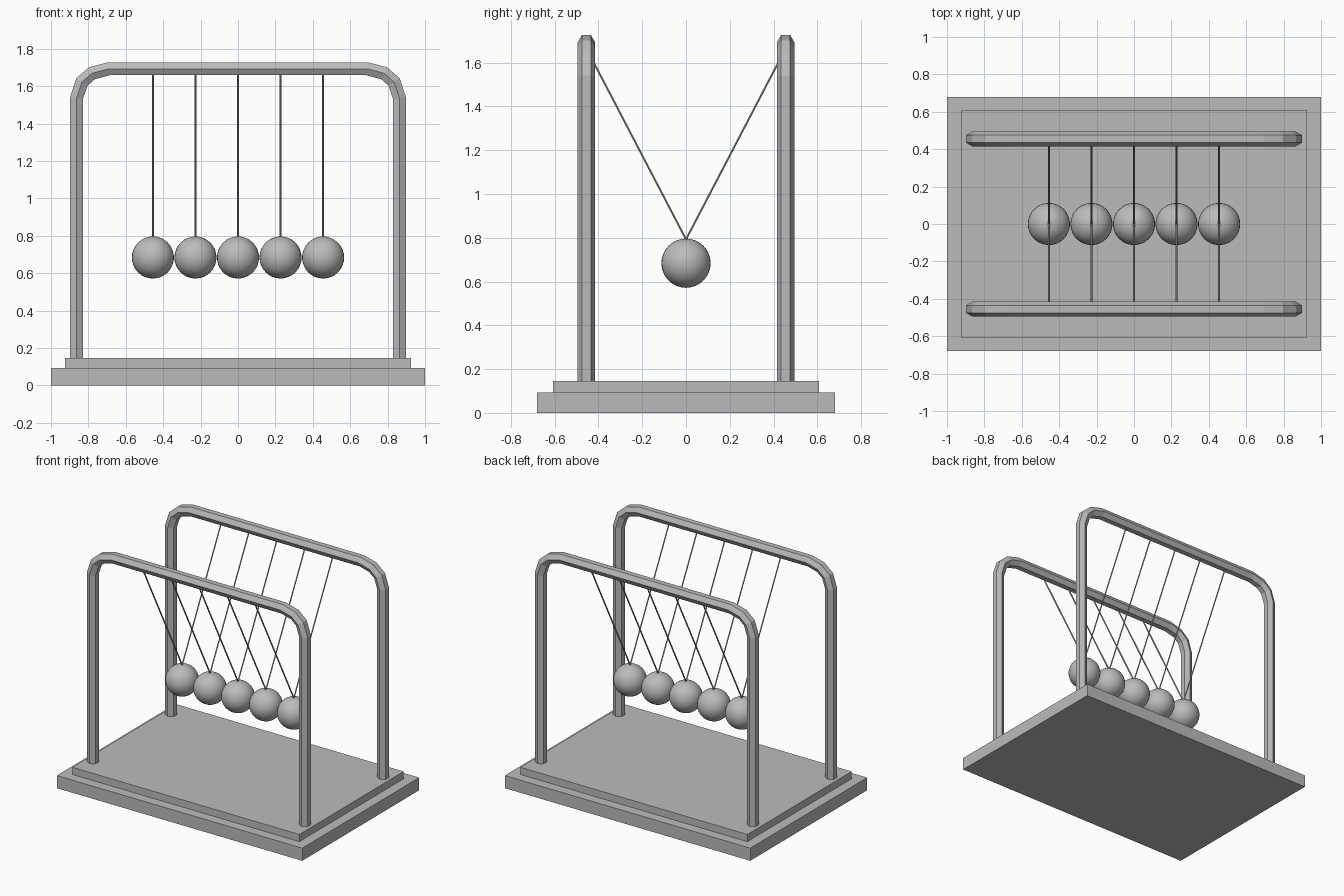
import bpy, bmesh, math
from mathutils import Vector

if "Cube" in bpy.data.objects:
    bpy.data.objects.remove(bpy.data.objects["Cube"])

grey = bpy.data.materials.new("grey")
grey.diffuse_color = (0.5, 0.5, 0.5, 1)
grey.use_nodes = True
grey.node_tree.nodes["Principled BSDF"].inputs["Base Color"].default_value = grey.diffuse_color


def finish(name, bm, smooth=False):
    bmesh.ops.recalc_face_normals(bm, faces=bm.faces)
    for f in bm.faces:
        f.smooth = smooth
    mesh = bpy.data.meshes.new(name)
    bm.to_mesh(mesh)
    bm.free()
    mesh.materials.append(grey)
    ob = bpy.data.objects.new(name, mesh)
    bpy.context.collection.objects.link(ob)
    return ob


def slab(name, hx, hy, z0, z1):
    bm = bmesh.new()
    bmesh.ops.create_cube(bm, size=1)
    for v in bm.verts:
        v.co = (v.co.x * 2 * hx, v.co.y * 2 * hy, z0 + (v.co.z + 0.5) * (z1 - z0))
    return finish(name, bm)


def sweep(name, path, side, radius, sides=6):
    """Sweep a regular polygon along a planar path with mitred joints.
    side is the unit normal of the path's plane."""
    bm = bmesh.new()
    pts = [Vector(p) for p in path]
    rings = []
    for i, p in enumerate(pts):
        a = (p - pts[max(i - 1, 0)]).normalized()
        b = (pts[min(i + 1, len(pts) - 1)] - p).normalized()
        t = (a + b).normalized()
        n = side.cross(t) / max(t.dot(a), t.dot(b))
        angles = [math.tau * k / sides for k in range(sides)]
        rings.append([bm.verts.new(p + radius * (side * math.cos(w) + n * math.sin(w)))
                      for w in angles])
    for r, s in zip(rings, rings[1:]):
        for k in range(sides):
            j = (k + 1) % sides
            bm.faces.new((r[k], r[j], s[j], s[k]))
    bm.faces.new(rings[0])
    bm.faces.new(rings[-1])
    return finish(name, bm)


# Stepped base
slab("base_plinth", 1.0, 0.68, 0.0, 0.093)
slab("base_top", 0.925, 0.607, 0.093, 0.146)

# Two arched hexagonal frames
half = [(0.864, 0.14), (0.864, 1.535), (0.835, 1.622), (0.781, 1.669), (0.69, 1.693)]
arch = [(-x, z) for x, z in half] + half[::-1]
for name, y in (("front_frame", -0.455), ("back_frame", 0.455)):
    sweep(name, [(x, y, z) for x, z in arch], Vector((0, 1, 0)), 0.04)

# Five hanging balls, each on a pair of strings
for i in range(5):
    x = (i - 2) * 0.2275
    bm = bmesh.new()
    bmesh.ops.create_uvsphere(bm, u_segments=32, v_segments=16, radius=0.1125)
    bmesh.ops.translate(bm, verts=bm.verts, vec=(x, 0, 0.684))
    finish(f"ball_{i + 1}", bm, smooth=True)
    for tag, s in (("front", -1), ("back", 1)):
        sweep(f"{tag}_string_{i + 1}", [(x, 0, 0.793), (x, s * 0.455, 1.665)],
              Vector((1, 0, 0)), 0.005)
